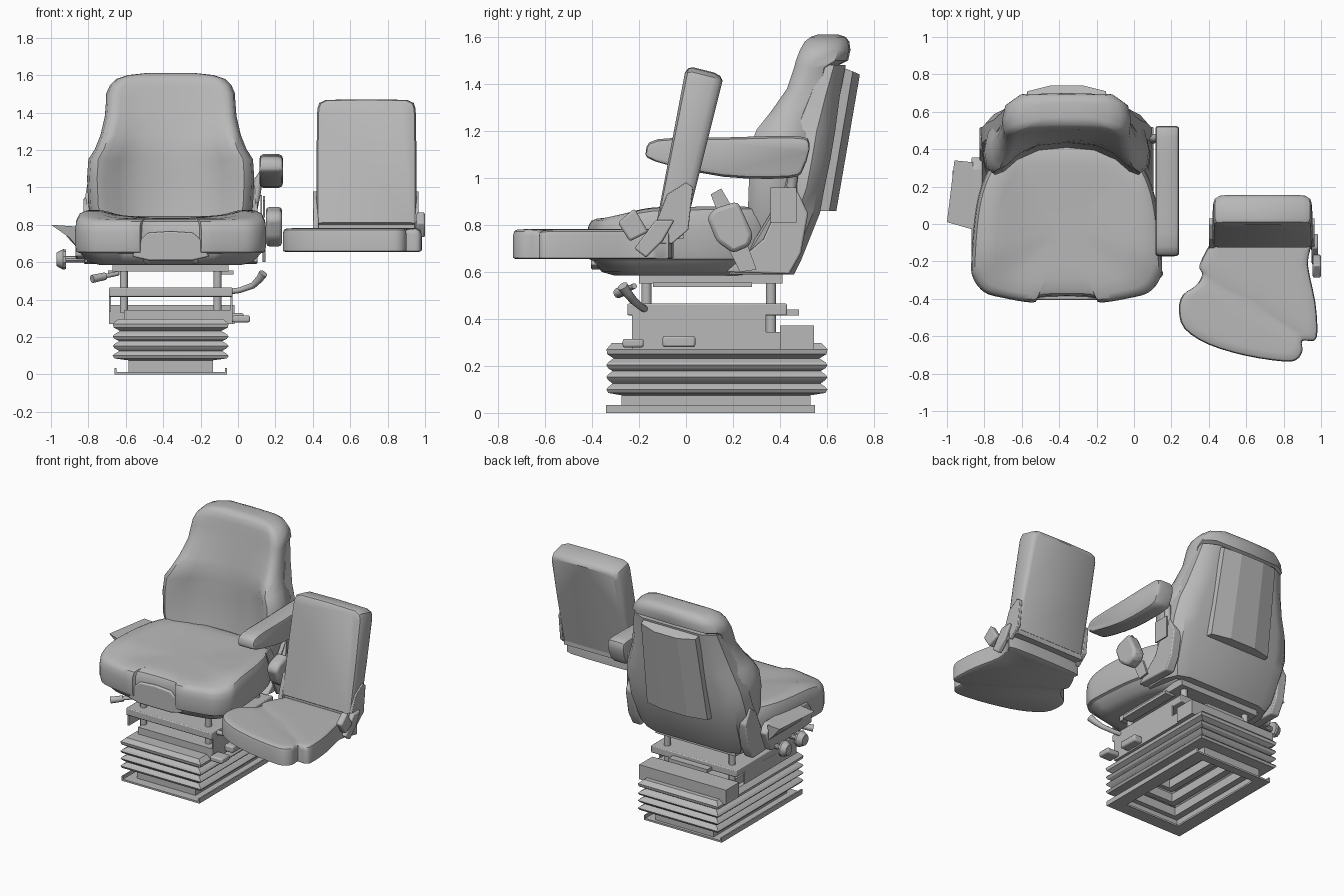
import bpy, bmesh, math
from mathutils import Vector

if "Cube" in bpy.data.objects:
    bpy.data.objects.remove(bpy.data.objects["Cube"])

CX = -0.36  # centre line of the main seat
GREY = bpy.data.materials.new("mid_grey")
GREY.diffuse_color = (.48, .48, .48, 1)
GREY.use_nodes = True
GREY.node_tree.nodes["Principled BSDF"].inputs["Base Color"].default_value = GREY.diffuse_color


def finish(name, bm, angle=35, bevel=0, seg=2):
    bmesh.ops.recalc_face_normals(bm, faces=bm.faces)
    me = bpy.data.meshes.new(name)
    bm.to_mesh(me)
    bm.free()
    me.materials.append(GREY)
    ob = bpy.data.objects.new(name, me)
    bpy.context.collection.objects.link(ob)
    if bevel:
        m = ob.modifiers.new("Bevel", "BEVEL")
        m.width, m.segments, m.limit_method = bevel, seg, "ANGLE"
    bpy.ops.object.select_all(action="DESELECT")
    ob.select_set(True)
    bpy.context.view_layer.objects.active = ob
    bpy.ops.object.shade_smooth_by_angle(angle=math.radians(angle))
    return ob


def loft(name, rings, caps=(True, True), angle=35, bevel=0, seg=2):
    bm = bmesh.new()
    vs = [[bm.verts.new(p) for p in r] for r in rings]
    n = len(vs[0])
    for a, b in zip(vs, vs[1:]):
        for i in range(n):
            j = (i + 1) % n
            bm.faces.new((a[i], a[j], b[j], b[i]))
    if caps[0]:
        bm.faces.new(vs[0])
    if caps[1]:
        bm.faces.new(vs[-1])
    return finish(name, bm, angle, bevel, seg)


def prism(name, pts, axis, a, b, bevel=0, seg=2):
    put = {"x": lambda p, t: (t, p[0], p[1]), "y": lambda p, t: (p[0], t, p[1]),
           "z": lambda p, t: (p[0], p[1], t)}[axis]
    return loft(name, [[put(p, t) for p in pts] for t in (a, b)], bevel=bevel, seg=seg)


def box(name, x0, x1, y0, y1, z0, z1, bevel=0):
    return prism(name, rect(x0, x1, y0, y1), "z", z0, z1, bevel)


def rect(x0, x1, y0, y1):
    return [(x0, y0), (x1, y0), (x1, y1), (x0, y1)]


def rod(name, pts, radii, n=12):
    pts = [Vector(p) for p in pts]
    rings = []
    for i, p in enumerate(pts):
        d = (pts[min(i + 1, len(pts) - 1)] - pts[max(i - 1, 0)]).normalized()
        u = d.cross(Vector((0, 1, 0.01)) if abs(d.y) < 0.9 else Vector((1, 0, 0))).normalized()
        v = d.cross(u)
        rings.append([p + radii[i] * (u * math.cos(2 * math.pi * k / n) + v * math.sin(2 * math.pi * k / n))
                      for k in range(n)])
    return loft(name, rings)


def curve(pts, k=4):
    out, n = [], len(pts)
    for i in range(n):
        p0, p1, p2, p3 = (Vector(pts[(i + j) % n]) for j in (-1, 0, 1, 2))
        for s in range(k):
            t = s / k
            out.append(0.5 * (2 * p1 + (p2 - p0) * t + (2 * p0 - 5 * p1 + 4 * p2 - p3) * t * t
                              + (3 * p1 - p0 - 3 * p2 + p3) * t ** 3))
    return out


def ramp(v, a, b):
    t = max(0, min(1, (v - a) / (b - a)))
    return t * t * (3 - 2 * t)


def cushion(name, outline, centre, levels, zf):
    c = Vector(centre)
    rings = []
    for s, z in levels:
        ring = [c + (p - c) * s for p in outline]
        rings.append([(p.x, p.y, z + zf(p.x, p.y, z)) for p in ring])
    return loft(name, rings, angle=40)


# base frame with upturned side flanges, open in the middle
box("base_front", -.66, -.06, -.34, -.25, 0, .012)
box("base_back", -.66, -.06, .49, .55, 0, .012)
for n, s in (("left", -1), ("right", 1)):
    x0, x1 = sorted((CX + s * .21, CX + s * .3))
    box("base_rail_" + n, x0, x1, -.34, .55, 0, .012)
    x0, x1 = sorted((CX + s * .29, CX + s * .3))
    box("base_flange_" + n, x0, x1, -.34, .55, 0, .033)


# bellows: offsets from the lower box, mitred corners
def bel(o, z):
    return [(x, y, z) for x, y in rect(-.585 - o, -.135 + o, -.275 - o * .75, .53 + o * .85)]


folds = [(0, .01), (0, .075), (.075, .085), (.085, .1), (.075, .11), (.05, .125), (.075, .14), (.085, .152),
         (.075, .163), (.05, .178), (.075, .19), (.085, .203), (.075, .215), (.045, .232), (.08, .25),
         (.085, .27), (.055, .297)]
loft("suspension_bellows", [bel(o, z) for o, z in folds], (False, True), 20)
# nested steps visible inside the bellows
for i, (o, z) in enumerate(((0, .06), (-.06, .12), (-.12, .18))):
    a, b = bel(o, z), bel(o - .045, z)
    loft("inner_step_%d" % i, [a, b, [(x, y, z + .06) for x, y, _ in b]], (False, False))

# suspension housing, slide plates and posts
box("suspension_housing", -.61, -.03, -.23, .54, .27, .345)
box("housing_rear_block", -.69, -.02, .40, .545, .27, .372)
box("lower_slide_plate", -.69, -.03, -.25, .43, .415, .465, .006)
box("slide_stop", -.5, -.2, .40, .48, .415, .44)
box("upper_slide_plate", -.67, -.05, -.20, .41, .55, .60)
for n, s in (("left", -1), ("right", 1)):
    x = CX + s * .30
    box("upper_rail_" + n, x - .035, x + .035, -.14, .28, .535, .555)
    x = CX + s * .25
    for m, y in (("front", -.168), ("rear", .362)):
        rod("post_%s_%s" % (m, n), [(x, y, .33), (x, y, .56)], [.022] * 2)
    x = CX + s * .325
    box("slide_side_%s" % n, x - .005, x + .005, -.23, .34, .335, .42)

# main seat cushion: shallow front notch, raised side bolsters
half = [(.13, -.39), (.18, -.42), (.34, -.395), (.44, -.365), (.50, -.29), (.51, -.2), (.49, .05),
        (.45, .22), (.38, .34), (.26, .42)]
out = curve([(CX + x, y) for x, y in half] + [(CX - x, y) for x, y in half[::-1]])
cushion("seat_cushion", out, (CX, 0),
        [(.93, .645), (.985, .655), (1, .69), (1, .76), (.99, .80), (.96, .825), (.9, .835), (.75, .84), (.6, .84),
         (.25, .838)],
        lambda x, y, z: (.02 * y + .04 * ramp(abs(x - CX), .22, .42) * ramp(y, -.4, -.1)) * max(0, (z - .7) / .13))
cushion("seat_pan", out, (CX, .02), [(.74, .585), (.86, .60), (.95, .65), (.95, .67)], lambda x, y, z: 0)
prism("seat_front_panel", [(-.565, .63), (-.52, .72), (-.48, .757), (-.36, .765), (-.24, .757), (-.20, .72),
                           (-.155, .63), (-.24, .61), (-.48, .61)], "y", -.405, -.33, .008)


# main backrest: rows of z, half width, wing y, centre y, back y
def back_ring(z, w, yw, yc, yb):
    front = [(.88, .0), (.78, .12), (.62, .55), (.35, .9), (0, 1)]
    right = [(CX + w * u, yw + (yc - yw) * f, z) for u, f in front[::-1]]
    right += [(CX + w * u, yw + (yb - yw) * f, z) for u, f in ((.97, .12), (1, .4), (.95, .75), (.75, .97), (0, 1))]
    return right + [(2 * CX - x, y, z) for x, y, z in right[-2:0:-1]]


loft("backrest_cushion", [back_ring(*r) for r in (
    (.78, .40, .26, .40, .50), (.90, .44, .265, .42, .53), (1.05, .447, .27, .43, .55), (1.15, .44, .28, .435, .57),
    (1.205, .405, .30, .44, .59), (1.28, .375, .36, .45, .60), (1.38, .352, .43, .475, .62), (1.47, .345, .46, .49, .63),
    (1.50, .345, .468, .498, .69), (1.545, .325, .485, .505, .70), (1.58, .29, .505, .515, .695),
    (1.60, .23, .53, .53, .68), (1.61, .14, .56, .56, .65))], angle=45)


# hard shell wrapping round the back, and the raised three-facet rear panel
def shell_ring(z, w, yf, yb):
    p = [(.85, yb - .07), (.95, yf), (1, yf + .01), (1, yf + (yb - yf) * .55), (.9, yb - .03), (.7, yb)]
    return [(CX + w * u, y, z) for u, y in p] + [(CX - w * u, y, z) for u, y in p[::-1]]


loft("backrest_shell", [shell_ring(*r) for r in (
    (.59, .40, .18, .46), (.65, .43, .24, .49), (.85, .45, .36, .57), (.96, .455, .42, .59), (1.08, .435, .44, .615),
    (1.2, .39, .46, .635), (1.35, .35, .52, .655), (1.48, .32, .57, .68))], angle=30)
loft("rear_panel", [[(CX + w * u, y, z + dz) for u, y, dz in
                     ((-1, f, t), (-.95, b - .03, t * .3), (-.4, b, 0), (.4, b, 0), (.95, b - .03, t * .3), (1, f, t))]
                    for w, f, b, z, t in ((.245, .53, .64, .86, 0), (.22, .63, .74, 1.44, .045))], angle=5)
# hinge covers between seat and backrest
for n, s in (("left", -1), ("right", 1)):
    a, b = CX + s * .40, CX + s * .465
    prism("hinge_cover_" + n, [(.17, .60), (.44, .59), (.49, .68), (.52, .85), (.47, .95), (.40, .90), (.33, .74)],
          "x", a, b, .008)
box("belt_bracket", .12, .127, .36, .47, .81, .96)

# right armrest with rounded sides, and its support
prof = curve([(-.17, 1.115), (-.12, 1.165), (.15, 1.172), (.46, 1.178), (.525, 1.15), (.50, 1.04),
              (.44, 1.0), (.16, 1.005), (-.13, 1.07)], 3)
ac = Vector((.18, 1.09))
loft("armrest", [[(x, ac.x + (p.x - ac.x) * (.9 + s * .1), ac.y + (p.y - ac.y) * s) for p in prof]
                 for x, s in ((.115, .7), (.119, .88), (.135, 1), (.215, 1), (.235, .9), (.24, .72))], angle=40)
rod("armrest_support", [(.07, .45, .82), (.10, .45, .97), (.11, .46, 1.04), (.15, .46, 1.1)], [.022] * 4)

# seat belt buckle
prism("buckle_body", [(.09, .83), (.12, .87), (.22, .90), (.285, .76), (.27, .71), (.20, .68), (.13, .73)],
      "x", .15, .235, .018, 2)
prism("buckle_tongue", [(.105, .93), (.15, .955), (.20, .87), (.14, .84)], "x", .135, .145)
prism("buckle_strap", [(.18, .70), (.26, .72), (.30, .61), (.23, .60)], "x", .132, .148)

# left control console with knobs
loft("left_console", [[(-1, .01, .80), (-.86, -.03, .79), (-.86, -.03, .68), (-.90, 0, .73)],
                      [(-.96, .34, .79), (-.86, .33, .79), (-.86, .33, .68), (-.90, .33, .72)]])
prism("left_side_panel", [(-.15, .63), (.30, .60), (.36, .74), (.30, .79), (-.1, .79), (-.15, .72)], "x", -.87, -.81, .01)
for i, y in enumerate((.07, .25)):
    rod("knob_%d" % i, [(-.82, y, .615), (-.92, y, .615), (-.92, y, .615), (-.935, y, .615), (-.97, y, .615)],
        [.018, .018, .052, .055, .036], 10)

# levers on the suspension
rod("adjust_lever", [(-.06, -.17, .44), (.01, -.19, .45), (.08, -.22, .475), (.115, -.25, .51), (.135, -.27, .54)],
    [.015, .015, .017, .02, .024])
rod("left_lever", [(-.64, -.22, .54), (-.71, -.25, .525), (-.71, -.25, .525), (-.78, -.29, .51)],
    [.012, .012, .02, .022])
box("damper_knob", -.03, .065, -.27, -.18, .278, .315, .01)
box("damper_handle", -.04, .03, -.10, .04, .28, .327, .01)

# passenger seat cushion with a slight diagonal crease
pout = curve([(.24, -.46), (.26, -.38), (.33, -.33), (.365, -.27), (.35, -.22), (.41, -.10), (.45, -.06), (.93, -.06),
              (.945, -.12), (.93, -.22), (.97, -.42), (.98, -.58), (.96, -.625), (.90, -.625), (.90, -.68),
              (.87, -.725), (.80, -.735), (.60, -.705), (.40, -.645), (.27, -.56)], 3)


def crease(x, y, z):
    d = abs((y + .27) + (x - .35) * .6) / 1.166
    return -.007 * max(0, 1 - d / .09) ** 2 if z > .75 else 0


cushion("passenger_cushion", pout, (.65, -.40), [(.97, .655), (1, .66), (1, .755), (.985, .773), (.95, .78), (.85, .782),
        (.7, .782), (.55, .782), (.4, .782), (.25, .782), (.1, .782)], crease)


# passenger backrest, leaning back, rounded top corners
def pback(y_bottom, y_top, inset):
    h = .268 - inset
    pts = [(-h, 0), (h, 0), (h, .5), (h - .005, .93), (h - .015, .975), (h - .05, 1), (0, 1.005), (-h + .05, 1),
           (-h + .015, .975), (-h + .005, .93), (-h, .5)]
    return [(.687 + x, y_bottom + (y_top - y_bottom) * t, .80 + (.665 - inset) * t - y_top * .25 + .01) for x, t in pts]


loft("passenger_backrest", [pback(-.125, -.005, .03), pback(-.12, .01, .008), pback(-.105, .03, 0),
                            pback(-.03, .12, 0), pback(-.01, .145, .008), pback(-.005, .155, .025)], angle=40)
box("passenger_hinge_bar", .42, .95, -.10, -.01, .74, .81)
for n, a, b in (("left", .40, .43), ("right", .945, .965)):
    prism("passenger_bracket_" + n, [(-.12, .83), (-.08, .93), (0, .98), (.03, .96), (.01, .78), (-.06, .72),
                                     (-.14, .72)], "x", a, b, .004)
# recliner grip
prism("recliner_grip", [(-.29, .81), (-.22, .87), (-.16, .77), (-.24, .73)], "x", .955, 1.0, .01)
prism("recliner_arm", [(-.22, .70), (-.17, .66), (-.10, .73), (-.05, .82), (-.13, .82)], "x", .95, .985, .008)
